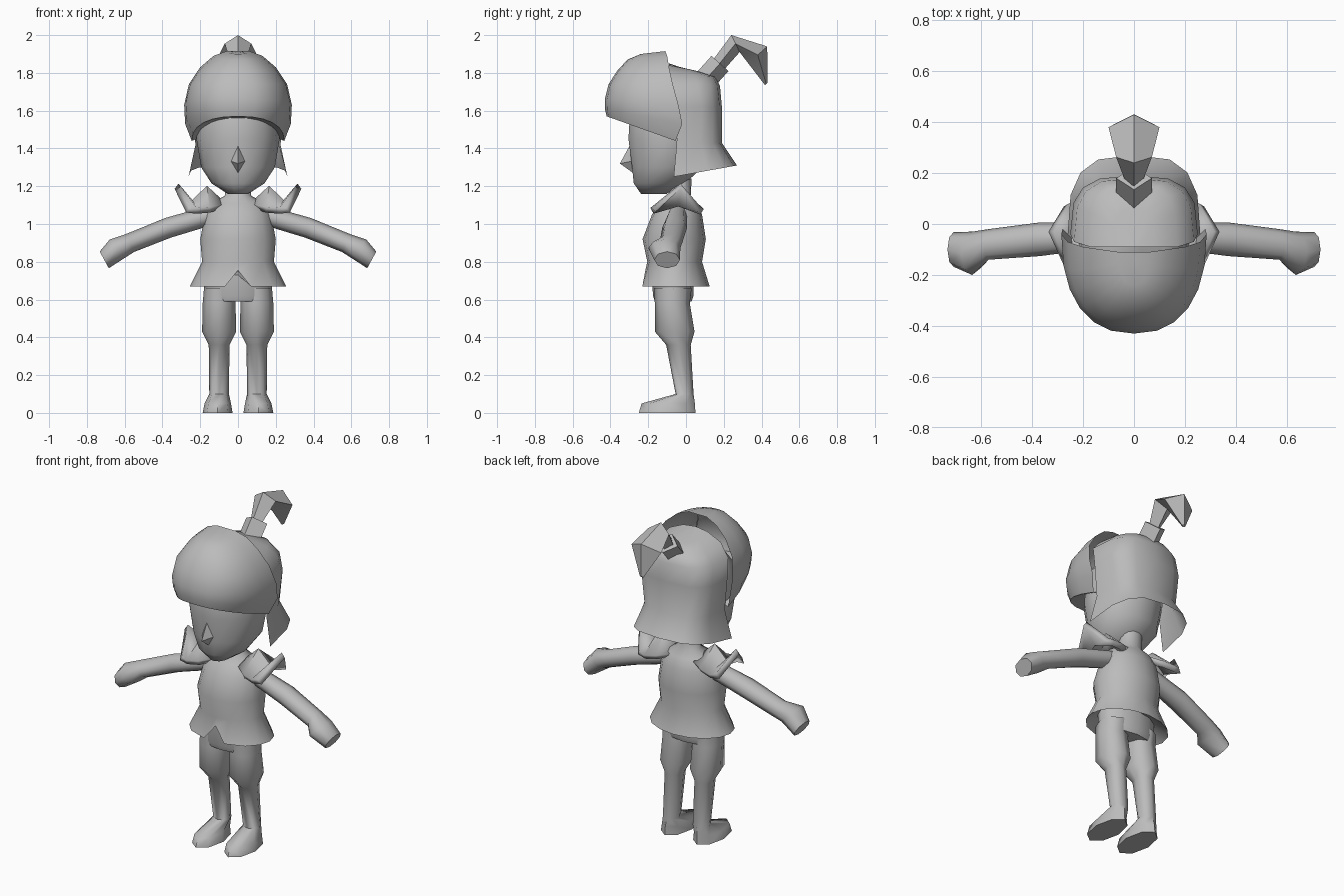
import bpy, math
from math import sin, cos, pi
from mathutils import Vector

if "Cube" in bpy.data.objects:
    bpy.data.objects.remove(bpy.data.objects["Cube"])

grey = bpy.data.materials.new("light grey")
grey.diffuse_color = (0.5, 0.5, 0.5, 1)
grey.use_nodes = True
grey.node_tree.nodes["Principled BSDF"].inputs["Base Color"].default_value = grey.diffuse_color


def make(name, verts, faces, angle=60, mirror=False, thick=0):
    me = bpy.data.meshes.new(name)
    me.from_pydata(verts, [], faces)
    me.materials.append(grey)
    ob = bpy.data.objects.new(name, me)
    bpy.context.collection.objects.link(ob)
    bpy.ops.object.select_all(action='DESELECT')
    ob.select_set(True)
    bpy.context.view_layer.objects.active = ob
    bpy.ops.object.mode_set(mode='EDIT')
    bpy.ops.mesh.select_all(action='SELECT')
    bpy.ops.mesh.normals_make_consistent(inside=False)
    bpy.ops.object.mode_set(mode='OBJECT')
    bpy.ops.object.shade_smooth_by_angle(angle=math.radians(angle))
    if thick:
        s = ob.modifiers.new("thickness", 'SOLIDIFY')
        s.thickness, s.offset = thick, 0
    if mirror:
        ob.modifiers.new("mirror", 'MIRROR').use_clip = False
    return ob


def loft(name, rings, n=8, adjust=None, **kw):
    """Closed tube through rings of (centre, U, V)."""
    verts = []
    for r, (c, U, V) in enumerate(rings):
        for i in range(n):
            t = 2 * pi * i / n
            p = Vector(c) + Vector(U) * cos(t) + Vector(V) * sin(t)
            verts.append(adjust(r, i, p) if adjust else p)
    faces = [(r * n + i, r * n + (i + 1) % n, (r + 1) * n + (i + 1) % n, (r + 1) * n + i)
             for r in range(len(rings) - 1) for i in range(n)]
    faces += [tuple(range(n)), tuple(range((len(rings) - 1) * n, len(rings) * n))]
    return make(name, verts, faces, **kw)


def level(x, z, y0, y1, rx):
    """Horizontal ring spanning y0..y1 with half width rx."""
    return ((x, (y0 + y1) / 2, z), (rx, 0, 0), (0, (y1 - y0) / 2, 0))


def grid(name, rows, **kw):
    m = len(rows[0])
    faces = [(r * m + i, r * m + i + 1, (r + 1) * m + i + 1, (r + 1) * m + i)
             for r in range(len(rows) - 1) for i in range(m - 1)]
    return make(name, [p for row in rows for p in row], faces, **kw)


def half_shell(name, rows, n, power, **kw):
    """Open shell of half rings: side z, middle z, side y, middle y, half width."""
    out = []
    for zs, zm, ys, ym, rx in rows:
        row = []
        for i in range(n + 1):
            c, s = cos(pi * i / n), max(0, sin(pi * i / n))
            k = s ** power
            row.append((rx * math.copysign(abs(c) ** power, c), ys + (ym - ys) * k, zs + (zm - zs) * k))
        out.append(row)
    return grid(name, out, **kw)


# legs with puffed knees and feet
loft("leg", [level(.1, .66, -.17, .03, .08), level(.1, .58, -.165, .02, .087),
             level(.1, .43, -.165, .045, .09), level(.1, .36, -.105, .025, .055),
             level(.1, .10, -.055, .04, .052), level(.107, .05, -.235, .047, .07),
             level(.108, 0, -.25, .05, .079)], mirror=True)

# shorts
loft("shorts", [level(0, .59, -.165, .03, .17), level(0, .62, -.175, .04, .18),
                level(0, .73, -.18, .04, .18)], n=12)


# tunic with a notch at the front of the hem
def notch(r, i, p):
    if r == 1 and i == 12:
        return Vector((0, -.215, .755))
    if r == 1 and i in (11, 13):
        p.x *= .7
    return p


loft("tunic", [level(0, .73, -.18, .05, .17), level(0, .67, -.245, .125, .255),
               level(0, .80, -.205, .085, .19), level(0, .92, -.23, .105, .20),
               level(0, 1.05, -.18, .085, .175), level(0, 1.11, -.14, .06, .14),
               level(0, 1.15, -.09, .025, .07), level(0, 1.24, -.09, .03, .065)],
     n=16, adjust=notch)

# arms ending in mitten hands
loft("arm", [((.13, -.045, 1.05), (0, .05, 0), (.012, 0, .05)),
             ((.37, -.06, .98), (0, .066, 0), (.015, 0, .052)),
             ((.57, -.08, .90), (0, .06, 0), (.02, 0, .048)),
             ((.635, -.115, .872), (0, .085, 0), (.044, 0, .046)),
             ((.708, -.10, .81), (0, .068, 0), (.024, 0, .044))], mirror=True)

# saddle shaped shoulder pads with a raised outer flange
front = [(.09, -.11, 1.09), (.15, -.16, 1.075), (.22, -.18, 1.07), (.265, -.17, 1.075)]
mid = [(.10, -.04, 1.12), (.165, -.04, 1.185), (.245, -.04, 1.11), (.325, -.03, 1.2)]
back = [(.09, .04, 1.09), (.15, .07, 1.075), (.22, .085, 1.065), (.265, .075, 1.075)]
grid("shoulder_pad", [front, mid, back], mirror=True, thick=.035, angle=45)

# head and nose
loft("head", [level(0, 1.16, -.24, -.10, .055), level(0, 1.215, -.28, 0, .14),
              level(0, 1.30, -.29, .09, .195), level(0, 1.45, -.31, .12, .22),
              level(0, 1.62, -.30, .12, .21), level(0, 1.74, -.22, .08, .13)], n=14)
make("nose", [(0, -.35, 1.32), (0, -.29, 1.43), (.045, -.275, 1.335), (0, -.28, 1.27),
              (-.045, -.275, 1.335)],
     [(0, 1, 2), (0, 2, 3), (0, 3, 4), (0, 4, 1), (1, 2, 3, 4)], angle=40)

# fringe, from its underside over the forehead to the crown
half_shell("front_hair", [(1.47, 1.56, -.05, -.27, .17), (1.44, 1.57, -.055, -.42, .245),
                          (1.53, 1.61, -.02, -.43, .28), (1.63, 1.66, -.04, -.43, .285),
                          (1.74, 1.74, -.07, -.41, .26), (1.83, 1.81, -.09, -.365, .20),
                          (1.89, 1.87, -.10, -.31, .13), (1.915, 1.90, -.11, -.24, .06),
                          (1.915, 1.91, -.11, -.13, 0), (1.80, 1.80, -.09, -.09, 0)],
           n=12, power=.85)

# back of the hair, flaring at the hem
half_shell("back_hair", [(1.25, 1.31, -.065, .27, .262), (1.42, 1.43, -.05, .19, .225),
                         (1.62, 1.62, -.04, .19, .25), (1.73, 1.73, -.07, .18, .235),
                         (1.80, 1.78, -.09, .155, .17), (1.84, 1.81, -.09, .06, .08),
                         (1.85, 1.84, -.09, -.08, 0)], n=8, power=.65)

# hair tie and swept ponytail
loft("hair_tie", [((0, .095, 1.755), (.07, 0, 0), (0, -.045, .04)),
                  ((0, .18, 1.85), (.07, 0, 0), (0, -.045, .04))], n=4, angle=30)
loft("ponytail", [((0, .17, 1.84), (.035, 0, 0), (0, -.03, .025)),
                  ((0, .262, 1.955), (.07, 0, 0), (0, -.022, .045)),
                  ((0, .38, 1.895), (.1, 0, 0), (0, .05, .045)),
                  ((0, .425, 1.74), (.012, 0, 0), (0, .006, .006))], n=4, angle=50)
